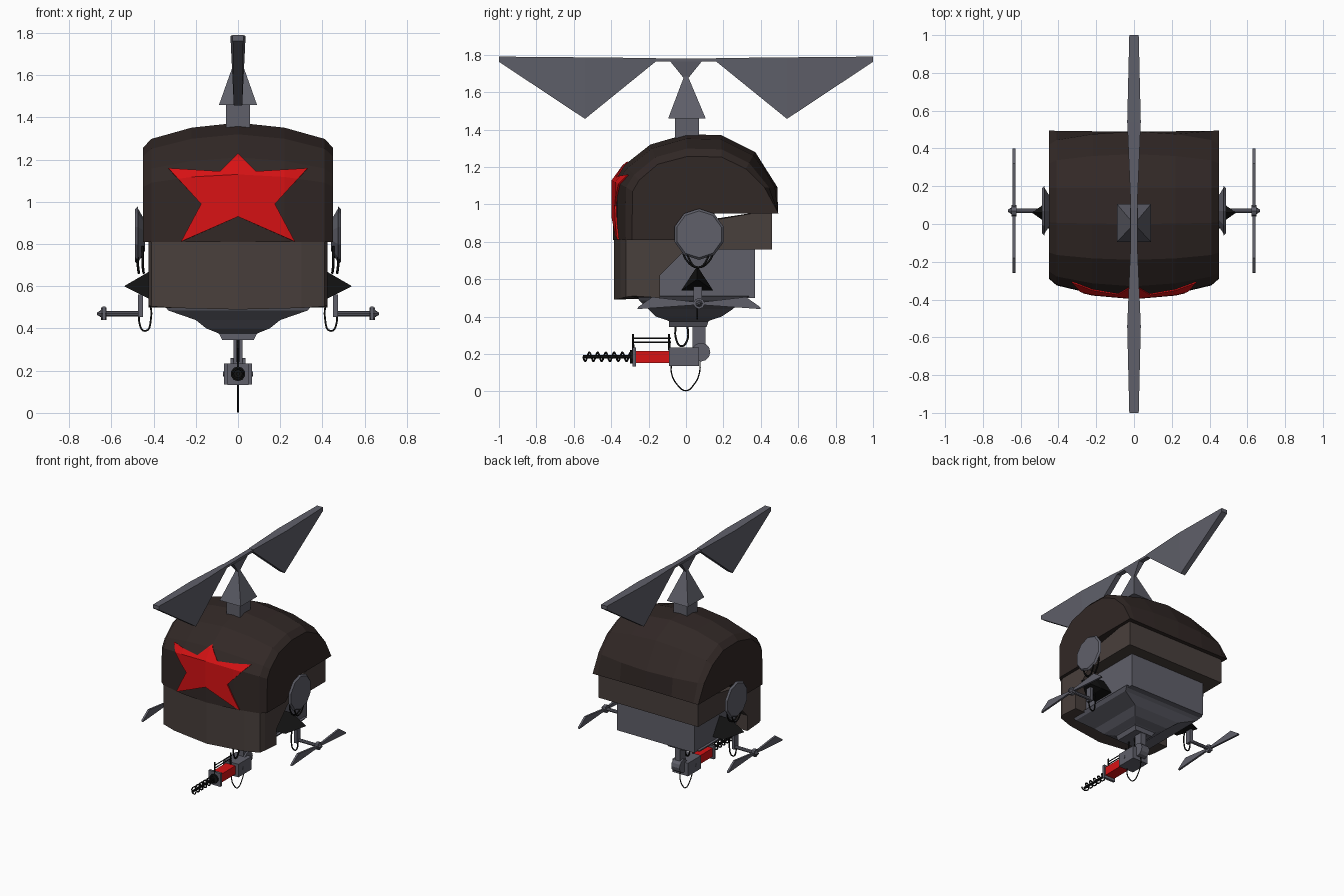
import bpy, bmesh, math
from mathutils import Vector, Matrix

if "Cube" in bpy.data.objects:
    bpy.data.objects.remove(bpy.data.objects["Cube"])


def material(name, rgb):
    m = bpy.data.materials.new(name)
    m.diffuse_color = (*rgb, 1)
    m.use_nodes = True
    m.node_tree.nodes["Principled BSDF"].inputs["Base Color"].default_value = m.diffuse_color
    return m


DARK = material("dark brown felt", (0.031, 0.021, 0.019))
FUR = material("light brown flap", (0.066, 0.050, 0.045))
GREY = material("steel grey", (0.115, 0.116, 0.143))
RED = material("red", (0.68, 0.006, 0.007))
BLACK = material("black", (0.006, 0.006, 0.006))


def finish(name, bm, mat):
    bmesh.ops.recalc_face_normals(bm, faces=bm.faces)
    me = bpy.data.meshes.new(name)
    bm.to_mesh(me)
    bm.free()
    me.materials.append(mat)
    ob = bpy.data.objects.new(name, me)
    bpy.context.collection.objects.link(ob)
    return ob


def loft(name, rings, mat):
    """Skin closed rings of equal length and cap both ends."""
    bm = bmesh.new()
    vs = [[bm.verts.new(p) for p in r] for r in rings]
    n = len(rings[0])
    for a, b in zip(vs, vs[1:]):
        for i in range(n):
            j = (i + 1) % n
            bm.faces.new((a[i], a[j], b[j], b[i]))
    bm.faces.new(vs[0])
    bm.faces.new(vs[-1])
    return finish(name, bm, mat)


def stack(name, levels, mat):
    """Rectangles (z, half width x, y0, y1) joined upward or downward."""
    return loft(name, [[(-h, a, z), (h, a, z), (h, b, z), (-h, b, z)]
                       for z, h, a, b in levels], mat)


def box(name, x, y, z, mat):
    return loft(name, [[(x[0], y[0], k), (x[1], y[0], k), (x[1], y[1], k), (x[0], y[1], k)]
                       for k in z], mat)


def cone(name, p, q, r1, r2, n, mat, spin=0):
    """n-sided cone or cylinder from point p to point q."""
    p, q = Vector(p), Vector(q)
    bm = bmesh.new()
    rot = (q - p).to_track_quat('Z', 'Y').to_matrix().to_4x4()
    bmesh.ops.create_cone(bm, cap_ends=True, segments=n, radius1=r1, radius2=r2,
                          depth=(q - p).length,
                          matrix=Matrix.Translation((p + q) / 2) @ rot @ Matrix.Rotation(spin, 4, 'Z'))
    return finish(name, bm, mat)


def cable(name, pts, r, mat=BLACK, smooth=True):
    cu = bpy.data.curves.new(name, 'CURVE')
    cu.dimensions = '3D'
    cu.bevel_depth, cu.bevel_resolution, cu.resolution_u = r, 1, 5
    cu.use_fill_caps = True
    if smooth:
        sp = cu.splines.new('BEZIER')
        sp.bezier_points.add(len(pts) - 1)
        for b, p in zip(sp.bezier_points, pts):
            b.co = p
            b.handle_left_type = b.handle_right_type = 'AUTO'
    else:
        sp = cu.splines.new('POLY')
        sp.points.add(len(pts) - 1)
        for b, p in zip(sp.points, pts):
            b.co = (*p, 1)
    cu.materials.append(mat)
    ob = bpy.data.objects.new(name, cu)
    bpy.context.collection.objects.link(ob)
    bpy.ops.object.select_all(action='DESELECT')
    ob.select_set(True)
    bpy.context.view_layer.objects.active = ob
    bpy.ops.object.convert(target='MESH')
    return bpy.context.object


# hat crown: side profile at the middle blended to the one at the edge
mid = [(-.39, .81), (-.388, 1.13), (-.33, 1.21), (-.19, 1.32), (0, 1.375), (.19, 1.37),
       (.37, 1.28), (.49, 1.09), (.49, .95), (.08, .95), (-.06, .81)]
edge = [(-.29, .81), (-.285, 1.07), (-.25, 1.13), (-.15, 1.215), (.01, 1.257), (.19, 1.253),
        (.32, 1.19), (.42, 1.09), (.495, .95), (.08, .95), (-.06, .81)]
stations = [(-.45, 1), (-.41, .65), (-.22, .2), (0, 0), (.22, .2), (.41, .65), (.45, 1)]
crown = loft("hat_crown", [[(x, a[0] + (b[0] - a[0]) * w, a[1] + (b[1] - a[1]) * w)
                            for a, b in zip(mid, edge)] for x, w in stations], DARK)

# fur flap: deep at the front, shallow band at the back, bowed front panel
flap = [(.46, .97), (.46, .76), (0, .76), (-.14, .62), (-.14, .50)]
loft("hat_flap", [[(x, *p) for p in flap] + [(x, f, zb), (x, f, .84)]
                  for x, f, zb in [(-.425, -.28, .51), (-.41, -.32, .505), (-.3, -.35, .497),
                                   (0, -.385, .49), (.3, -.35, .497), (.41, -.32, .505),
                                   (.425, -.28, .51)]], FUR)

# red star: prism cut by a slightly forward copy of the crown, skin kept as a thin plate
half = [(0, 1.23), (.085, 1.145), (.33, 1.16), (.175, .99), (.27, .812), (0, .93)]
outline = half + [(-x, z) for x, z in half[-2:0:-1]]
star = loft("red_star", [[(x, y, z) for x, z in outline] for y in (-.6, -.1)], RED)
cutter = bpy.data.objects.new("star_cutter", crown.data.copy())
bpy.context.collection.objects.link(cutter)
for v in cutter.data.vertices:
    v.co.y -= .009
bpy.context.view_layer.objects.active = star
mod = star.modifiers.new("cut", 'BOOLEAN')
mod.operation, mod.object, mod.solver = 'INTERSECT', cutter, 'EXACT'
bpy.ops.object.modifier_apply(modifier="cut")
bpy.data.objects.remove(cutter)
bm = bmesh.new()
bm.from_mesh(star.data)
bmesh.ops.delete(bm, geom=[f for f in bm.faces if f.normal.y > -.1], context='FACES')
bm.to_mesh(star.data)
bm.free()
star.data.materials.clear()
star.data.materials.append(RED)
for poly in star.data.polygons:
    poly.material_index = 0
sol = star.modifiers.new("plate", 'SOLIDIFY')
sol.thickness, sol.offset = .009, -1

# grey body with stepped underside
stack("body", [(.80, .33, -.2, .37), (.50, .33, -.2, .37)], GREY)
stack("belly", [(.51, .35, -.26, .34), (.485, .33, -.25, .30), (.44, .20, -.20, .25),
                (.40, .15, -.16, .19), (.38, .10, -.10, .13), (.375, .09, -.09, .12),
                (.345, .075, -.09, .11)], GREY)

# main rotor
stack("mast", [(1.34, .058, -.06, .07), (1.46, .058, -.06, .07)], GREY)
stack("mast_pyramid", [(1.46, .09, -.095, .105), (1.69, .008, -.008, .008)], GREY)
stack("rotor_hub", [(1.67, .008, -.008, .008), (1.765, .022, -.085, .085)], GREY)
box("rotor_bar", (-.018, .018), (-.18, .18), (1.763, 1.78), GREY)
for s in (-1, 1):
    # each row: distance along the blade, top z, bottom z, half width at top and bottom
    rows = [(.16, 1.782, 1.765, .02, .02), (.54, 1.786, 1.457, .036, .02), (1, 1.79, 1.762, .025, .025)]
    loft("rotor_blade", [[(-a, s * y, t), (a, s * y, t), (b, s * y, u), (-b, s * y, u)]
                         for y, t, u, a, b in rows], GREY)

# both sides: ear disc, black spike, propeller arm and cables
for s in (-1, 1):
    c = .07
    cone("ear_disc", (s * .44, c, .84), (s * .475, c, .84), .07, .13, 10, GREY)
    cone("ear_disc_rim", (s * .475, c, .84), (s * .488, c, .84), .137, .125, 10, GREY)
    loft("side_spike", [[(s * x, .06 + k * y, .60 + k * z) for y, z in
                         ((-.085, -.06), (.085, -.06), (0, .07))]
                        for x, k in ((.33, 1), (.42, 1), (.537, .03))], BLACK)
    box("arm_post", (s * .45, s * .475), (.04, .085), (.455, .56), GREY)
    cone("arm_shaft", (s * .45, c, .47), (s * .63, c, .47), .013, .013, 8, GREY)
    cone("propeller_hub", (s * .622, c, .47), (s * .648, c, .47), .03, .03, 8, GREY)
    cone("propeller_tip", (s * .648, c, .47), (s * .667, c, .47), .018, .006, 8, GREY)
    for d in (-1, 1):
        loft("propeller_blade", [[(s * x, c + d * y, z) for y, z in
                                  ((.02, .462), (.33, .44), (.325, .452), (.25, .505), (.02, .478))]
                                 for x in (.628, .643)], GREY)
    for x, w in ((.452, .085), (.475, .062)):
        cable("ear_cable", [(s * x, .065 - w, .79), (s * x, .065 - w * .8, .71),
                            (s * (x - .005), .065, .663), (s * x, .065 + w * .8, .71),
                            (s * x, .065 + w, .79)], .006)
    cable("arm_cable", [(s * .42, .06, .54), (s * .412, .06, .45), (s * .44, .06, .388),
                        (s * .468, .06, .43), (s * .46, .06, .49)], .005)

# gun mount
box("gun_neck", (-.022, .022), (.035, .105), (.20, .40), GREY)
cone("gun_pivot", (-.035, .08, .21), (.035, .08, .21), .05, .05, 12, GREY)
box("gun_body", (-.066, .066), (-.09, .07), (.135, .235), GREY)
cone("gun_bolt", (-.07, -.03, .185), (.07, -.03, .185), .012, .012, 8, GREY)
box("gun_casing", (-.04, .04), (-.27, -.085), (.152, .217), RED)
box("gun_flange", (-.05, .05), (-.287, -.268), (.132, .235), GREY)

# barrel with coil
cone("muzzle_ring", (0, -.30, .185), (0, -.285, .185), .035, .035, 10, BLACK)
cone("barrel", (0, -.55, .185), (0, -.28, .185), .009, .009, 8, BLACK)
cable("barrel_coil", [(.024 * math.cos(i * math.pi / 5), -.285 - .265 * i / 60,
                       .185 + .024 * math.sin(i * math.pi / 5)) for i in range(61)],
      .005, smooth=False)

# sight rails and hanging cables
for z in (.262, .283):
    cone("sight_rail", (0, -.285, z), (0, -.08, z), .004, .004, 6, BLACK)
for y in (-.283, -.09):
    cone("sight_post", (0, y, .22), (0, y, .307), .007, .005, 6, BLACK)
cable("neck_cable", [(0, -.055, .36), (0, -.053, .28), (0, -.025, .242), (0, .005, .27),
                     (0, .008, .36)], .006)
cable("lower_cable", [(0, -.078, .15), (0, -.078, .10), (0, -.05, .04), (0, 0, .004),
                      (0, .045, .04), (0, .072, .10), (0, .075, .17)], .004)
